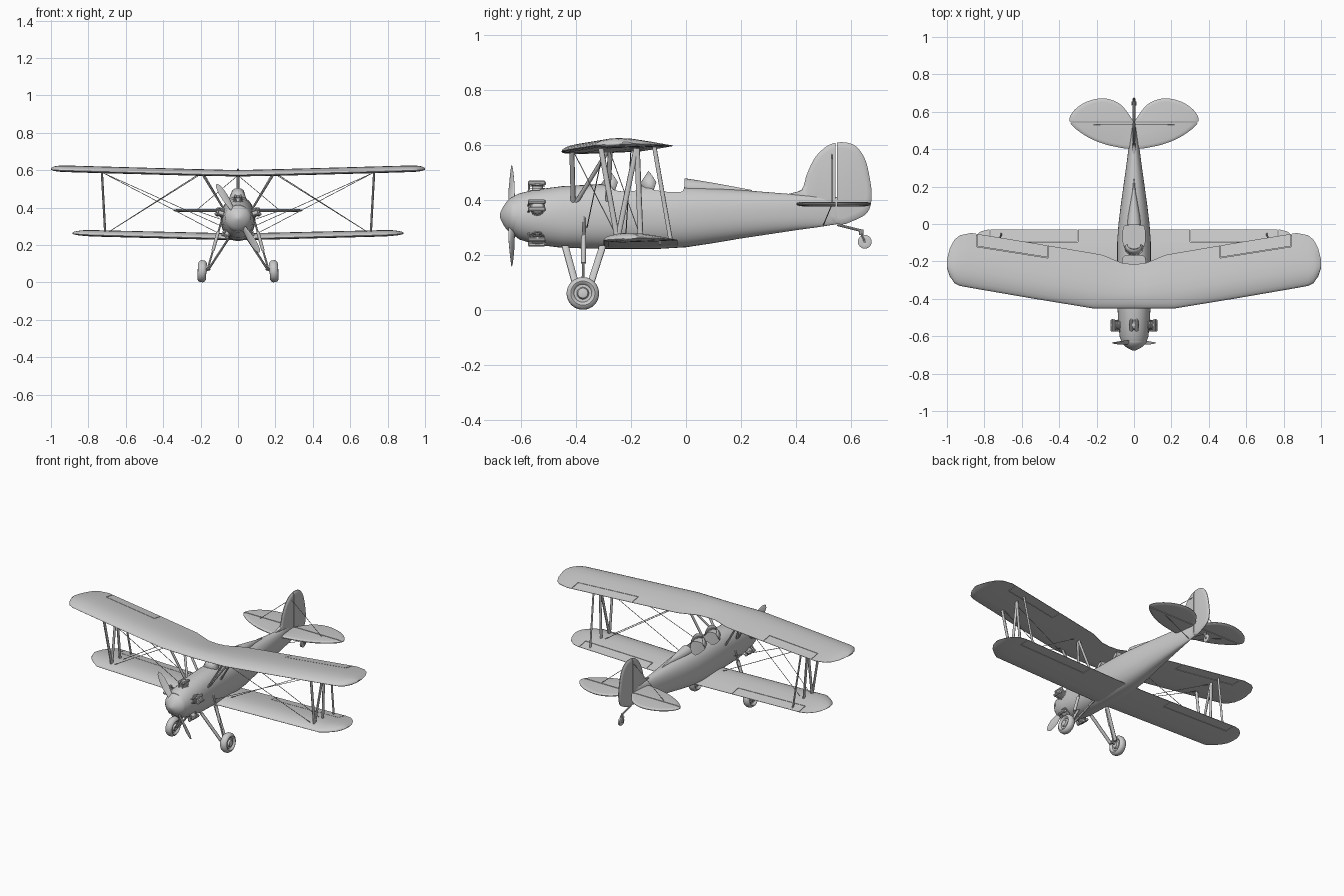
import bpy, bmesh, math
from mathutils import Vector as V

if "Cube" in bpy.data.objects:
    bpy.data.objects.remove(bpy.data.objects["Cube"])


def make(name, verts, faces, mirror=False):
    me = bpy.data.meshes.new(name)
    me.from_pydata([tuple(v) for v in verts], [], faces)
    bm = bmesh.new()
    bm.from_mesh(me)
    bmesh.ops.recalc_face_normals(bm, faces=bm.faces)
    bm.to_mesh(me)
    bm.free()
    ob = bpy.data.objects.new(name, me)
    bpy.context.collection.objects.link(ob)
    if mirror:
        ob.modifiers.new("Mirror", 'MIRROR').use_mirror_merge = False
    return ob


def loft(name, rings, mirror=False):
    n = len(rings[0])
    faces = [(k * n + i, k * n + (i + 1) % n, (k + 1) * n + (i + 1) % n, (k + 1) * n + i)
             for k in range(len(rings) - 1) for i in range(n)]
    faces += [tuple(range(n)), tuple(range((len(rings) - 1) * n, len(rings) * n))]
    return make(name, [v for r in rings for v in r], faces, mirror)


def lathe(name, c, axis, prof, n=24, mirror=False):
    a = V(axis).normalized()
    u = a.orthogonal().normalized()
    w = a.cross(u)
    ang = [math.tau * i / n for i in range(n)]
    return loft(name, [[V(c) + a * d + (u * math.cos(t) + w * math.sin(t)) * r for t in ang]
                       for d, r in prof], mirror)


def rod(name, p, q, r, n=8, mirror=True):
    d = V(q) - V(p)
    return lathe(name, p, d, [(0, r), (d.length, r)], n, mirror)


def strut(name, p, q, rx=.005, ry=.01):
    return loft(name, [[V(c) + V((rx * math.cos(math.tau * i / 12), ry * math.sin(math.tau * i / 12), 0))
                        for i in range(12)] for c in (p, q)], True)


def spline(pts, n=4):
    out = []
    for i in range(len(pts)):
        a, b, c, d = (V(pts[(i + k) % len(pts)]) for k in (-1, 0, 1, 2))
        for j in range(n):
            t = j / n
            out.append(.5 * (2 * b + (c - a) * t + (2 * a - 5 * b + 4 * c - d) * t * t
                             + (3 * b - a - 3 * c + d) * t ** 3))
    return out


def cut(ob, cutter):
    m = ob.modifiers.new("Cut", 'BOOLEAN')
    m.operation, m.solver, m.object = 'DIFFERENCE', 'EXACT', cutter
    bpy.context.view_layer.objects.active = ob
    bpy.ops.object.modifier_apply(modifier=m.name)
    bpy.data.objects.remove(cutter)


def slot(ob, a, b, up, w=.0015, h=.06):
    a, b, up = V(a), V(b), V(up)
    s = (b - a).cross(up).normalized() * w
    cut(ob, loft("slot_cutter", [[p + s + up * h, p - s + up * h, p - s - up * h, p + s - up * h]
                                 for p in (a, b)]))


# Fuselage: y, bottom, top, half width
sections = [(-.625, .27, .415, .068), (-.605, .256, .424, .076), (-.55, .238, .437, .083),
            (-.45, .226, .45, .088), (-.3, .222, .458, .09), (-.1, .222, .454, .09),
            (0, .228, .45, .083), (.1, .243, .443, .071), (.2, .26, .436, .057),
            (.3, .275, .428, .043), (.4, .29, .42, .03), (.48, .301, .415, .017), (.55, .312, .41, .005)]


def oval(y, zb, zt, w, e, n=40):
    f = lambda v: math.copysign(abs(v) ** (2 / e), v)
    return [V((w * f(math.cos(math.tau * i / n)), y,
               (zb + zt) / 2 + (zt - zb) / 2 * f(math.sin(math.tau * i / n)))) for i in range(n)]


fuselage = loft("fuselage", [oval(*s, 2.0 if s[0] < -.5 else 2.3) for s in sections])

# Cockpit openings, windscreens and headrest
for y0, y1, w in ((-.27, -.17, .06), (-.125, -.008, .057)):
    o = spline([((sx * w), y) for sx, y in ((-1, y0 + .02), (-.7, y0), (.7, y0), (1, y0 + .02),
                                            (1, y1 - .02), (.7, y1), (-.7, y1), (-1, y1 - .02))])
    cut(fuselage, loft("cockpit_cutter", [[V((p.x, p.y, z)) for p in o] for z in (.35, .6)]))
for name, ys in (("front_windscreen", -.31), ("rear_windscreen", -.17)):
    low = [(.055, .05, .43), (.045, .022, .442), (.025, .004, .452), (0, 0, .456)]
    top = [(.038, .062, .465), (.032, .046, .49), (.018, .036, .502), (0, .033, .505)]
    rows = [[V((-x, ys + y, z)) for x, y, z in r] + [V((x, ys + y, z)) for x, y, z in r[-2::-1]]
            for r in (low, top)]
    ob = make(name, rows[0] + rows[1], [(i, i + 1, i + 8, i + 7) for i in range(6)])
    ob.modifiers.new("Thickness", 'SOLIDIFY').thickness = .003
loft("headrest", [oval(y, .41, zt, w, 2, 20) for y, zt, w in
                  ((-.006, .479, .036), (.04, .472, .032), (.1, .462, .022), (.17, .449, .01), (.24, .436, .003))])

# Wings: x, leading y, trailing y, height, camber height
airfoil = [(0, 0), (.012, .22), (.04, .43), (.1, .68), (.2, .92), (.32, 1), (.5, .9), (.75, .5), (1, .03),
           (1, -.05), (.6, -.22), (.25, -.32), (.06, -.25), (.015, -.13)]


def wing(name, st):
    full = [(-s[0],) + s[1:] for s in st[::-1]] + [s for s in st if s[0] > 0]
    return loft(name, [[V((x, l + (t - l) * a, z + b * h)) for a, b in airfoil] for x, l, t, z, h in full])


upper = wing("upper_wing", [(0, -.452, -.215, .575, .026), (.06, -.452, -.21, .576, .026),
                            (.17, -.452, -.165, .578, .027), (.22, -.451, -.156, .579, .027),
                            (.55, -.397, -.1, .588, .027), (.87, -.342, -.048, .597, .027),
                            (.93, -.331, -.06, .599, .026), (.96, -.316, -.083, .6, .024),
                            (.985, -.28, -.13, .602, .018), (1, -.235, -.19, .605, .006)])
lower = wing("lower_wing", [(0, -.3, -.03, .234, .028), (.78, -.3, -.03, .254, .026),
                            (.82, -.275, -.04, .256, .024), (.855, -.245, -.07, .258, .018),
                            (.875, -.215, -.105, .26, .012), (.886, -.18, -.14, .262, .004)])
# Aileron gaps
for ob, z, x0, x1, h0, h1, yt in ((upper, .59, .46, .84, -.18, -.12, -.02), (lower, .245, .3, .77, -.095, -.095, 0)):
    for s in (-1, 1):
        for a, b in (((x0, h0), (x1, h1)), ((x0, h0 - .001), (x0, yt)), ((x1, h1 - .001), (x1, yt))):
            slot(ob, (s * a[0], a[1], z), (s * b[0], b[1], z), (0, 0, 1))


# Tail surfaces
def plate(name, pts, to3d, t):
    o = spline(pts)
    c = sum(o, V((0, 0))) / len(o)
    return loft(name, [[to3d(c + (p - c) * k, h * t) for p in o] for k, h in
                       ((.85, -1), (.96, -.7), (1, -.2), (1, .2), (.96, .7), (.85, 1))])


stab_pts = [(0, .405), (.1, .413), (.2, .442), (.29, .492), (.345, .55), (.32, .608), (.25, .655),
            (.16, .672), (.08, .645), (.03, .59), (0, .535), (0, .47)]
for side, s in (("right", 1), ("left", -1)):
    ob = plate(side + "_tailplane", stab_pts, lambda p, h: V((s * p.x, p.y, .385 + h)), .008)
    slot(ob, (0, .546, .385), (s * .4, .546, .385), (0, 0, 1), .0025)
fin = plate("fin_and_rudder", [(.37, .415), (.42, .437), (.44, .495), (.47, .555), (.515, .597), (.565, .61),
                               (.615, .597), (.65, .55), (.668, .48), (.675, .41), (.66, .355),
                               (.61, .325), (.55, .312), (.46, .36)], lambda p, h: V((h, p.x, p.y)), .009)
slot(fin, (0, .546, .2), (0, .546, .7), (1, 0, 0), .0025)

# Spinner and propeller
lathe("spinner", (0, -.62, .343), (0, -1, 0), [(0, .071), (.01, .069), (.02, .063), (.033, .05), (.045, .032),
                                             (.053, .016), (.057, .004)], 32)
for k, s in enumerate((1, -1)):
    d, p = V((-.53, 0, .848)) * s, V((.848, 0, .53)) * s
    rings = []
    for r, c, t, tw in ((.03, .012, .008, 50), (.07, .016, .006, 42), (.12, .021, .004, 30), (.17, .019, .003, 20),
                        (.2, .013, .002, 15), (.215, .004, .001, 12)):
        tw = math.radians(tw)
        u = p * math.cos(tw) + V((0, math.sin(tw), 0))
        w = d.cross(u).normalized()
        rings.append([V((0, -.634, .343)) + d * r + u * c * math.cos(math.tau * i / 16)
                      + w * t * math.sin(math.tau * i / 16) for i in range(16)])
    loft("propeller_blade_%d" % k, rings)

# Radial engine cylinders with fins, rocker covers and pushrods
for k in range(5):
    t = math.radians(90 + 72 * k)
    d, side = V((math.cos(t), 0, math.sin(t))), V((-math.sin(t), 0, math.cos(t)))
    c = V((0, -.54, .343))
    prof = [(.05, .02)]
    for i in range(6):
        r = .07 + i * .007
        prof += [(r, .021), (r, .027), (r + .003, .027), (r + .003, .021)]
    lathe("cylinder_%d" % k, c, d, prof + [(.112, .026), (.12, .02), (.123, .008)], 20)
    for s in (-1, 1):
        a = c + d * .118 + side * .014 * s
        lathe("rocker_cover_%d" % k, a - V((0, .035, 0)), (0, 1, 0),
              [(0, .004), (.004, .009), (.06, .009), (.066, .004)], 10)
        rod("pushrod_%d" % k, c + d * .06 + side * .01 * s - V((0, .034, 0)), a - V((0, .03, 0)), .0035, 8, False)

# Main landing gear
lathe("main_wheel", (.192, -.375, .06), (1, 0, .06),
      [(-.024, .01), (-.022, .018), (-.012, .022), (-.012, .032), (-.019, .036), (-.023, .044), (-.018, .053),
       (-.008, .059), (.008, .059), (.018, .053), (.023, .044), (.019, .036), (.012, .032), (.012, .022),
       (.022, .018), (.024, .01)], 36, True)
rod("axle", (.15, -.375, .075), (.19, -.375, .06), .009)
strut("front_gear_leg", (.158, -.395, .07), (.05, -.44, .235), .007, .013)
strut("rear_gear_leg", (.158, -.355, .07), (.05, -.302, .235), .007, .013)
rod("shock_strut", (.163, -.375, .07), (.085, -.37, .34), .005)
rod("shock_sleeve", (.134, -.373, .17), (.106, -.372, .27), .009, 12)

# Tail wheel
rod("tail_wheel_arm", (0, .55, .31), (0, .642, .287), .005, 8, False)
rod("tail_wheel_post", (0, .637, .292), (0, .637, .272), .008, 8, False)
for s in (-1, 1):
    rod("tail_wheel_fork", (.011 * s, .637, .277), (.011 * s, .65, .248), .003, 8, False)
rod("tail_wheel_axle", (-.013, .65, .248), (.013, .65, .248), .005, 8, False)
lathe("tail_wheel", (0, .65, .248), (1, 0, 0), [(-.006, .008), (-.008, .018), (-.005, .025), (.005, .025),
                                              (.008, .018), (.006, .008)], 24)

# Interplane struts and aileron link
for name, yu, yl in (("front", -.31, -.25), ("diagonal", -.18, -.248), ("rear", -.178, -.165)):
    strut(name + "_interplane_strut", (.728, yu, .592), (.71, yl, .262), .006, .01)
strut("aileron_link", (.728, -.115, .592), (.71, -.055, .25), .004, .008)

# Cabane struts
for name, a, b in (("front", (.19, -.415, .578), (.075, -.41, .39)), ("rear", (.19, -.275, .585), (.075, -.285, .39)),
                   ("diagonal", (.188, -.28, .585), (.075, -.4, .39))):
    strut(name + "_cabane_strut", a, b, .006, .009)

# Bracing wires
for a, b in (((.72, -.3, .585), (.085, -.36, .3)), ((.72, -.2, .585), (.08, -.22, .25)),
             ((.2, -.41, .578), (.7, -.25, .265)), ((.2, -.28, .585), (.7, -.165, .265)),
             ((.003, .53, .57), (.22, .53, .388)), ((.01, .5, .31), (.22, .53, .382))):
    rod("bracing_wire", a, b, .0018, 6)

# Smooth shading
bpy.ops.object.select_all(action='SELECT')
bpy.context.view_layer.objects.active = fuselage
bpy.ops.object.shade_smooth_by_angle(angle=math.radians(35))
